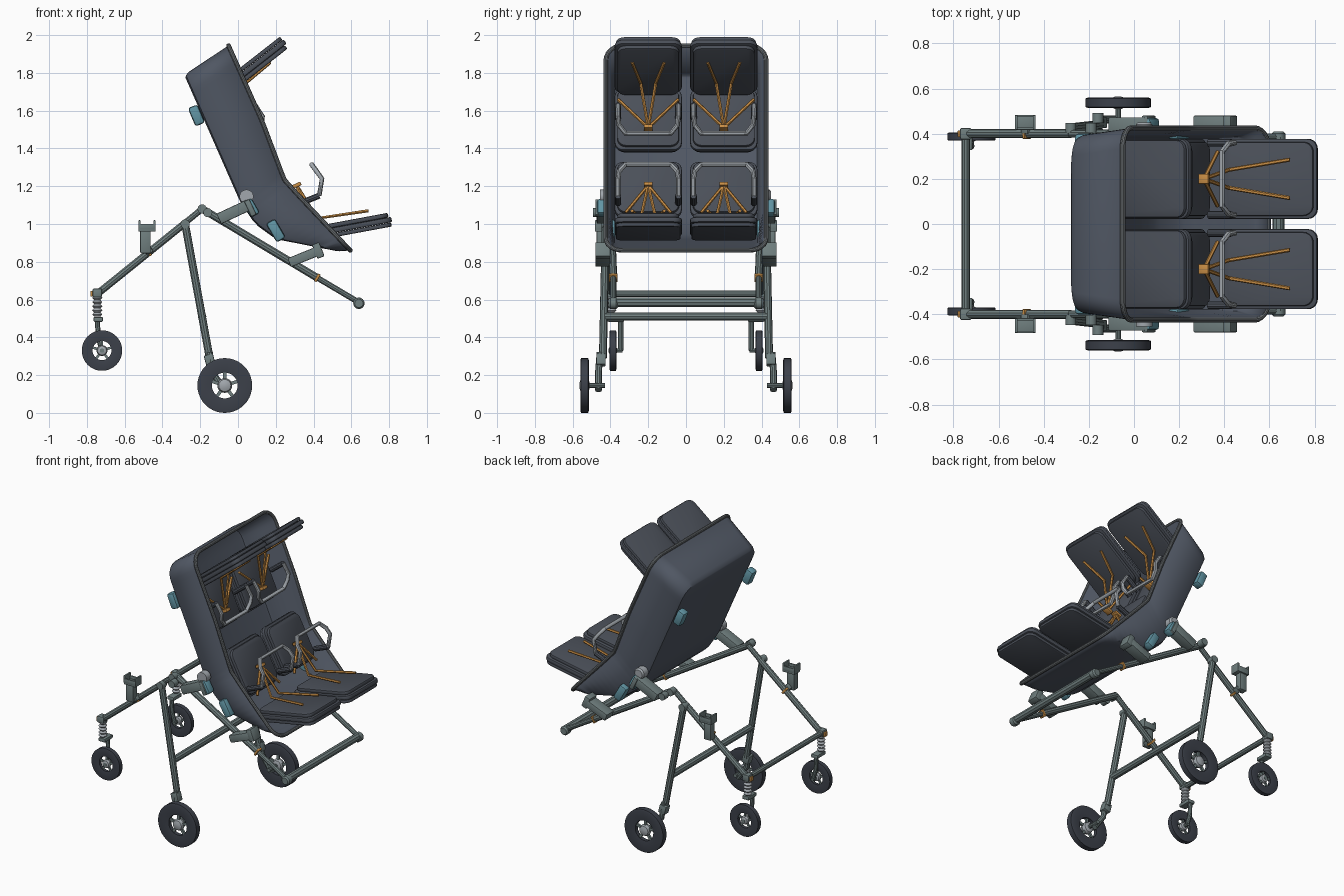
import bpy, bmesh
from math import sin, cos, pi, radians, hypot
from mathutils import Matrix, Vector

if "Cube" in bpy.data.objects:
    bpy.data.objects.remove(bpy.data.objects["Cube"])

made = []


def material(name, rgb):
    m = bpy.data.materials.new(name)
    m.use_nodes = True
    m.diffuse_color = (*rgb, 1)
    m.node_tree.nodes["Principled BSDF"].inputs["Base Color"].default_value = (*rgb, 1)
    return m


SHELL = material("slate shell", (.08, .095, .125))
FABRIC = material("dark fabric", (.07, .08, .1))
RUBBER = material("tyre rubber", (.045, .052, .068))
FRAME = material("grey green metal", (.16, .21, .21))
SILVER = material("silver", (.36, .39, .42))
PIPING = material("grey piping", (.15, .165, .175))
TEAL = material("teal clip", (.12, .3, .37))
ORANGE = material("orange webbing", (.58, .27, .06))


def finish(name, bm, mat):
    bmesh.ops.recalc_face_normals(bm, faces=bm.faces)
    me = bpy.data.meshes.new(name)
    bm.to_mesh(me)
    bm.free()
    me.materials.append(mat)
    ob = bpy.data.objects.new(name, me)
    bpy.context.collection.objects.link(ob)
    made.append(ob)
    return ob


def tube(name, pts, r, mat, cyclic=False, sides=3):
    cu = bpy.data.curves.new(name, "CURVE")
    cu.dimensions = "3D"
    cu.bevel_depth, cu.bevel_resolution, cu.use_fill_caps = r, sides, True
    sp = cu.splines.new("POLY")
    sp.points.add(len(pts) - 1)
    for p, co in zip(sp.points, pts):
        p.co = (*co, 1)
    sp.use_cyclic_u = cyclic
    cu.materials.append(mat)
    ob = bpy.data.objects.new(name, cu)
    bpy.context.collection.objects.link(ob)
    made.append(ob)
    return ob


def tilt(centre, deg):
    """Frame whose x axis rises by deg in the x-z plane."""
    return Matrix.Translation(centre) @ Matrix.Rotation(-radians(deg), 4, "Y")


def box(name, centre, size, deg, mat, bevel=.006):
    bm = bmesh.new()
    bmesh.ops.create_cube(bm, size=1)
    bmesh.ops.scale(bm, vec=size, verts=bm.verts)
    if bevel:
        bmesh.ops.bevel(bm, geom=bm.edges[:], offset=bevel, segments=2, affect="EDGES", profile=.5)
    bm.transform(tilt(centre, deg))
    return finish(name, bm, mat)


def lathe(name, centre, profile, mat, axis="Y", n=32, closed=False):
    bm = bmesh.new()
    rings = []
    for r, h in profile:
        ring = []
        for i in range(n):
            a, b = r * cos(2 * pi * i / n), r * sin(2 * pi * i / n)
            co = (a, h, b) if axis == "Y" else (a, b, h)
            ring.append(bm.verts.new(Vector(centre) + Vector(co)))
        rings.append(ring)
    pairs = list(zip(rings, rings[1:]))
    if closed:
        pairs.append((rings[-1], rings[0]))
    else:
        bm.faces.new(rings[0])
        bm.faces.new(rings[-1])
    for p, q in pairs:
        for i in range(n):
            j = (i + 1) % n
            bm.faces.new((p[i], p[j], q[j], q[i]))
    return finish(name, bm, mat)


# ---- tub shell: rim and back profiles joined by walls ----
RIM = [(-.05, 1.945), (.13, 1.54), (.245, 1.235), (.325, 1.146), (.595, .86)]
BACK = [(-.285, 1.79), (.01, 1.12), (.09, 1.0), (.2, .92), (.53, .855)]


def along(path, s):
    lens = [hypot(b[0] - a[0], b[1] - a[1]) for a, b in zip(path, path[1:])]
    d = min(max(s, 0), 1) * sum(lens)
    for a, b, l in zip(path, path[1:], lens):
        if d <= l + 1e-6:
            return Vector(a).lerp(Vector(b), d / l)
        d -= l
    return Vector(path[-1])


def outline(depth, w, shrink, r=.09):
    arc = [(r * (1 - cos(k * pi / 12)) / 1.3, w - r + r * sin(k * pi / 12)) for k in range(7)]
    rows = arc + [(.09 + .82 * k / 24, w) for k in range(25)] + [(1 - s, h) for s, h in reversed(arc)]
    half = []
    for s, h in rows:
        s = .5 + (s - .5) * shrink
        p = along(RIM, s).lerp(along(BACK, s), depth)
        half.append((p.x, h, p.y))
    return half + [(x, -y, z) for x, y, z in reversed(half)]


bm = bmesh.new()
loops = [[bm.verts.new(c) for c in outline(*a)]
         for a in ((0, .425, 1), (.88, .395, 1), (.97, .385, .99), (1, .36, .975))]
n = len(loops[0])
for p, q in zip(loops, loops[1:]):
    for i in range(n):
        j = (i + 1) % n
        bm.faces.new((p[i], p[j], q[j], q[i]))
for k in range(n // 2 - 1):
    b = loops[-1]
    bm.faces.new((b[k], b[k + 1], b[n - 2 - k], b[n - 1 - k]))
tub = finish("tub_shell", bm, SHELL)
mod = tub.modifiers.new("thickness", "SOLIDIFY")
mod.thickness = .012
tube("tub_rim", outline(0, .425, 1), .012, PIPING, cyclic=True)


# ---- padded cushions: stacked rounded layers ----
def cushion(name, x, y, z, deg, length, width, front):
    for k, (inset, h, t) in enumerate(((.006, -.026, .022), (0, 0, .028), (.014, .026, .024))):
        l, w, r = length / 2 - inset, width / 2 - inset, .045
        bm = bmesh.new()
        vs = []
        for q, (sx, sy) in enumerate(((1, 1), (-1, 1), (-1, -1), (1, -1))):
            for i in range(6):
                a = (q + i / 5) * pi / 2
                vs.append(bm.verts.new((sx * (l - r) + r * cos(a), sy * (w - r) + r * sin(a), front * h - t / 2)))
        face = bm.faces.new(vs)
        top = bmesh.ops.extrude_face_region(bm, geom=[face])["geom"]
        bmesh.ops.translate(bm, vec=(0, 0, t), verts=[v for v in top if isinstance(v, bmesh.types.BMVert)])
        bmesh.ops.recalc_face_normals(bm, faces=bm.faces)
        rims = [e for e in bm.edges if abs(e.verts[0].co.z - e.verts[1].co.z) < 1e-5]
        bmesh.ops.bevel(bm, geom=rims, offset=.007, segments=2, affect="EDGES", profile=.5)
        bm.transform(tilt((x, y, z), deg))
        finish(f"{name}_layer_{k + 1}", bm, FABRIC)


def webbing(name, pts):
    tube(name, pts, .009, ORANGE, sides=1)


def seat(level, y, back, base, buckle, bend, end, lap, bar):
    cushion(f"{level}_backrest", back[0], y, back[1], back[2], .43, .355, back[3])
    cushion(f"{level}_seat_pad", base[0], y, base[1], base[2], base[3], .355, 1)
    box(f"{level}_buckle", (buckle[0], y, buckle[1]), (.05, .045, .02), -65 + 90, ORANGE, .004)
    for s in (1, -1):
        webbing(f"{level}_shoulder_strap", [(buckle[0], y, buckle[1]), (bend[0], y + s * .04, bend[1]),
                                            (end[0], y + s * .085, end[1])])
        webbing(f"{level}_lap_strap", [(buckle[0], y, buckle[1]), (lap[0], y + s * lap[2], lap[1])])
        tube(f"{level}_bar_joint", [(bar[0][0], y + s * .16, bar[0][1]),
                                    (bar[1][0], y + s * .16, bar[1][1])], .017, FABRIC)
    (x2, z2), (x3, z3), (x4, z4) = bar[1:]
    side = [(x2, .16, z2), (x3, .16, z3), ((x3 + x4) / 2, .155, (z3 + z4) / 2), (x4, .12, z4)]
    path = [(a, y + b, c) for a, b, c in side] + [(a, y - b, c) for a, b, c in reversed(side)]
    tube(f"{level}_safety_bar", path, .013, SILVER)


for y in (.2, -.2):
    seat("upper", y, (.08, 1.834, 38, -1), (-.05, 1.55, -65, .36), (.045, 1.51), (.04, 1.745),
         (.17, 1.855), (-.02, 1.66, .16), [(.0, 1.56), (.09, 1.63), (.13, 1.57), (.12, 1.48)])
    seat("lower", y, (.602, .985, 10.5, 1), (.235, 1.18, -62, .33), (.31, 1.205), (.42, 1.03),
         (.69, 1.07), (.37, 1.06, .12), [(.33, 1.11), (.43, 1.15), (.445, 1.24), (.39, 1.315)])


# ---- wheels ----
def wheel(name, x, y, z, r, w):
    lathe(f"{name}_tyre", (x, y, z), [(.47 * r, -.3 * w), (.93 * r, -.5 * w), (r, -.42 * w), (r, .42 * w),
                                      (.93 * r, .5 * w), (.47 * r, .3 * w)], RUBBER, n=40, closed=True)
    lathe(f"{name}_hub", (x, y, z), [(.1 * r, -.6 * w), (.22 * r, -.45 * w), (.27 * r, 0),
                                     (.22 * r, .45 * w), (.1 * r, .6 * w)], SILVER, n=20)
    for k in range(5):
        a = 90 + 72 * k
        c = (x + .37 * r * cos(radians(a)), y, z + .37 * r * sin(radians(a)))
        box(f"{name}_spoke", c, (.26 * r, .3 * w, .12 * r), a, FRAME, 0)


# ---- chassis, both sides ----
for side, s in (("left", 1), ("right", -1)):
    def P(x, y, z):
        return (x, s * y, z)

    wheel(f"{side}_large", -.07, s * .537, .145, .145, .045)
    wheel(f"{side}_caster", -.72, s * .387, .33, .107, .036)

    tube(f"{side}_sloping_leg", [P(-.745, .4, .63), P(-.28, .4, 1.005)], .02, FRAME)
    tube(f"{side}_sloping_leg_top", [P(-.3, .4, .99), P(-.19, .4, 1.08)], .017, FRAME)
    tube(f"{side}_push_arm", [P(-.19, .4, 1.08), P(.42, .385, .715)], .021, FRAME)
    tube(f"{side}_push_arm_end", [P(.4, .385, .727), P(.64, .385, .585)], .016, FRAME)
    tube(f"{side}_main_leg", [P(-.28, .425, 1.0), P(-.15, .44, .29)], .021, FRAME)
    tube(f"{side}_axle", [P(-.07, .43, .145), P(-.07, .54, .145)], .013, FRAME)
    tube(f"{side}_axle_arm", [P(-.15, .455, .32), P(-.14, .463, .22), P(-.07, .463, .12)], .018, FRAME)
    box(f"{side}_brake_lever", P(-.15, .45, .28), (.05, .05, .06), 15, FRAME)
    lathe(f"{side}_handle_knuckle", P(.64, .385, .58), [(.022, -.025), (.03, -.015), (.03, .015), (.022, .025)], FRAME)
    for k, (x, z, h) in enumerate(((-.19, 1.08, .425), (-.28, 1.0, .425), (-.16, 1.06, .47))):
        lathe(f"{side}_fold_pivot_{k + 1}", P(x, h, z), [(.024, -.022), (.024, .022)], FRAME, n=16)
    for x, y, z, deg in ((-.475, .4, .85, 39), (.42, .385, .715, -31)):
        box(f"{side}_lock_tab", P(x, y, z), (.014, .046, .046), deg, ORANGE, .003)

    # sprung caster post and fork
    box(f"{side}_caster_head", P(-.745, .4, .635), (.05, .05, .045), 0, FRAME)
    box(f"{side}_caster_pin", P(-.775, .4, .63), (.012, .03, .03), 0, ORANGE, .003)
    coils = [(.027 if k % 2 else .017, .51 + .011 * k) for k in range(11)]
    lathe(f"{side}_caster_spring", P(-.745, .395, 0), coils, SILVER, axis="Z", n=16)
    box(f"{side}_caster_yoke", P(-.74, .372, .495), (.05, .09, .025), 0, FRAME)
    tube(f"{side}_caster_fork", [P(-.745, .345, .5), P(-.74, .345, .4), P(-.72, .345, .33)], .014, FRAME)
    tube(f"{side}_caster_axle", [P(-.72, .335, .33), P(-.72, .41, .33)], .012, FRAME)

    # upright mount with open socket
    box(f"{side}_socket_post", P(-.49, .45, .91), (.055, .045, .13), 0, FRAME)
    box(f"{side}_socket_foot", P(-.475, .425, .86), (.04, .05, .04), 39, FRAME)
    box(f"{side}_socket_base", P(-.482, .45, .97), (.09, .065, .02), 0, FRAME, .003)
    for dx in (-.04, .04):
        box(f"{side}_socket_wall", P(-.482 + dx, .45, .995), (.012, .065, .05), 0, FRAME, .003)
    for dy in (-.028, .028):
        box(f"{side}_socket_cheek", P(-.482, .45 + dy, .985), (.08, .01, .03), 0, FRAME, .002)

    # tub mounts and clips
    box(f"{side}_rear_mount", P(-.02, .435, 1.065), (.18, .075, .06), 25, FRAME)
    box(f"{side}_rear_mount_plate", P(.065, .45, 1.085), (.03, .06, .09), 25, FRAME)
    box(f"{side}_lower_mount", P(.345, .44, .825), (.16, .08, .05), 22, FRAME)
    box(f"{side}_lower_mount_plate", P(.425, .44, .86), (.04, .08, .08), 22, FRAME)
    lathe(f"{side}_mount_button", P(.045, .425, 1.145), [(.037, -.03), (.037, .015), (.028, .025)], SILVER, n=20)
    for k, (x, y, z, l, deg) in enumerate(((-.22, .37, 1.575, .105, -67), (.07, .44, 1.085, .09, -60),
                                           (.2, .405, .965, .115, -60))):
        box(f"{side}_clip_{k + 1}", P(x, y, z), (l, .06, .055), deg, TEAL, .014)

# ---- cross bars ----
for name, x, z, w, r in (("handle_bar", .64, .585, .385, .026), ("caster_cross_bar", -.745, .63, .4, .018),
                         ("leg_cross_bar", -.19, .51, .43, .023)):
    tube(name, [(x, -w, z), (x, w, z)], r, FRAME)

# ---- turn curves into meshes and shade ----
bpy.ops.object.select_all(action="DESELECT")
for ob in made:
    ob.select_set(True)
bpy.context.view_layer.objects.active = made[0]
curves = [ob for ob in made if ob.type == "CURVE"]
bpy.ops.object.select_all(action="DESELECT")
for ob in curves:
    ob.select_set(True)
bpy.context.view_layer.objects.active = curves[0]
bpy.ops.object.convert(target="MESH")
for ob in made:
    ob.select_set(True)
bpy.ops.object.shade_smooth_by_angle(angle=radians(35))
